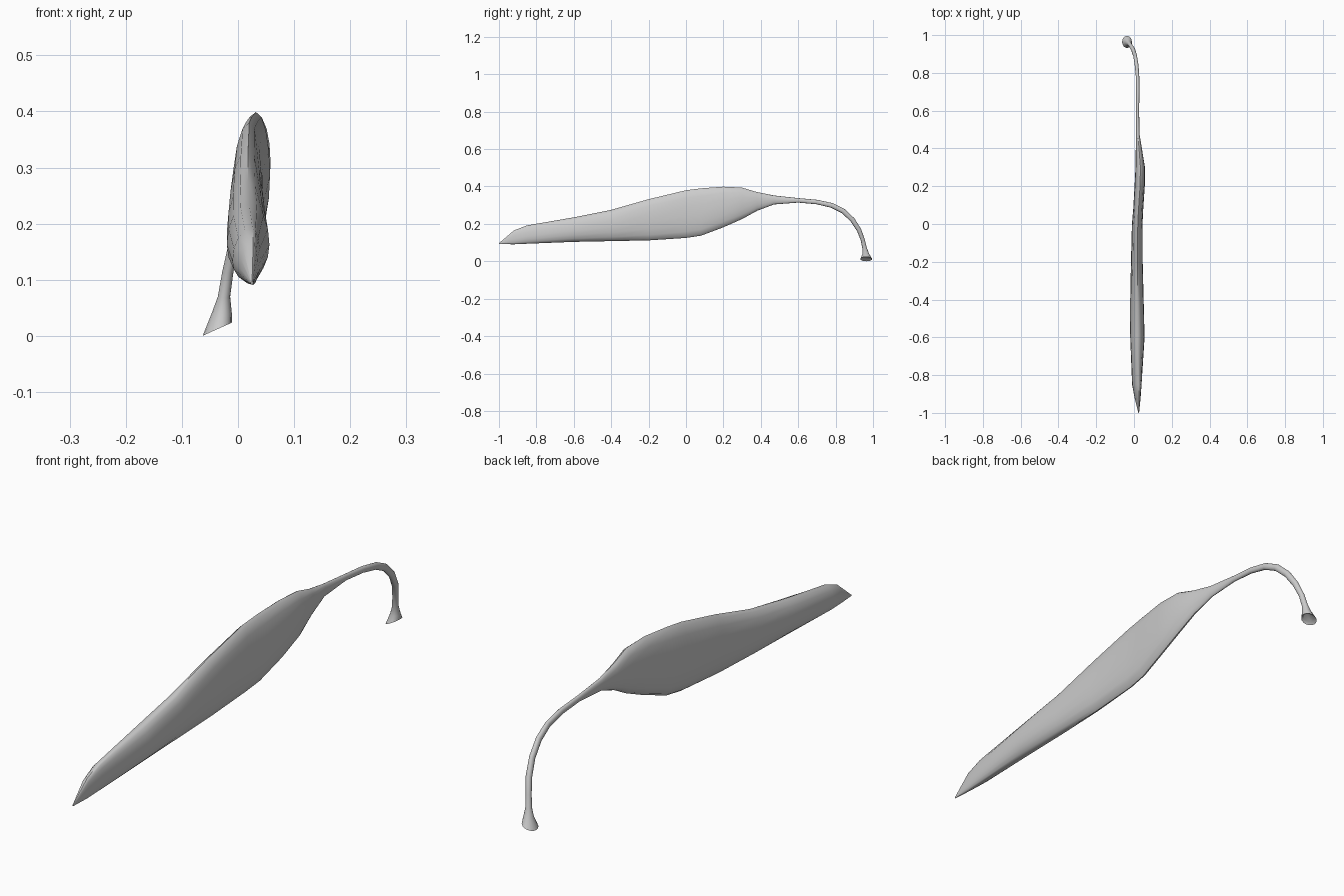
import bpy, bmesh, math
from mathutils import Vector

cube = bpy.data.objects.get("Cube")
if cube:
    bpy.data.objects.remove(cube)

# One flat colour for the whole pod
grey = bpy.data.materials.new("pod_grey")
grey.use_nodes = True
colour = (0.6, 0.6, 0.6, 1)
grey.diffuse_color = colour
grey.node_tree.nodes["Principled BSDF"].inputs["Base Color"].default_value = colour

SIDES = 16


def loft(name, rings, close_start=True, close_end=True):
    """Skin a list of point rings into one smooth object."""
    bm = bmesh.new()
    loops = [[bm.verts.new(p) for p in ring] for ring in rings]
    for a, b in zip(loops, loops[1:]):
        for i in range(SIDES):
            j = (i + 1) % SIDES
            bm.faces.new((a[i], a[j], b[j], b[i]))
    if close_start:
        bm.faces.new(loops[0])
    if close_end:
        bm.faces.new(loops[-1])
    bmesh.ops.recalc_face_normals(bm, faces=bm.faces)
    mesh = bpy.data.meshes.new(name)
    bm.to_mesh(mesh)
    bm.free()
    mesh.materials.append(grey)
    obj = bpy.data.objects.new(name, mesh)
    bpy.context.collection.objects.link(obj)
    bpy.ops.object.select_all(action="DESELECT")
    obj.select_set(True)
    bpy.context.view_layer.objects.active = obj
    bpy.ops.object.shade_smooth_by_angle(angle=math.radians(50))
    return obj


def blade_ring(y, bottom, top, right, left, edge, belly):
    """Upright lens: edge is the x of both keels, belly the height of the widest point."""
    mid = bottom + (top - bottom) * belly
    ring = []
    for i in range(SIDES):
        a = math.tau * i / SIDES
        c, s = math.cos(a), math.sin(a)
        x = edge + c * ((left - edge) if c > 0 else (edge - right))
        z = mid + s * ((top - mid) if s > 0 else (mid - bottom))
        ring.append(Vector((x, y, z)))
    return ring


def stalk_ring(x, y, z, rx, rz, tilt):
    """Round section turned about x to follow the bend."""
    t = math.radians(tilt)
    up = Vector((0, math.sin(t), math.cos(t)))
    ring = []
    for i in range(SIDES):
        a = math.tau * i / SIDES
        ring.append(Vector((x + rx * math.cos(a), y, z)) + up * rz * math.sin(a))
    return ring


# Blade sections: y, bottom, top, right x, left x, keel x, belly height
blade = [
    (-1.00, .092, .097, .023, .027, .025, .5),
    (-.92, .091, .165, .003, .035, .027, .4),
    (-.85, .094, .192, -.010, .040, .026, .4),
    (-.60, .104, .235, -.020, .056, .020, .45),
    (-.40, .108, .275, -.020, .051, .018, .45),
    (-.20, .112, .332, -.016, .046, .018, .45),
    (.00, .125, .380, -.011, .045, .020, .45),
    (.08, .137, .390, -.004, .049, .024, .45),
    (.20, .182, .399, .003, .057, .032, .48),
    (.30, .226, .394, .008, .058, .034, .5),
    (.38, .270, .370, .009, .045, .028, .5),
    (.47, .304, .352, .011, .030, .021, .5),
    (.60, .314, .338, .011, .027, .019, .5),
]

# Stalk sections: x, y, z, radius across, radius in the bend, tilt
stalk = [
    (.020, .70, .317, .009, .012, 8),
    (.019, .78, .299, .009, .013, 20),
    (.014, .84, .269, .010, .013, 35),
    (.006, .89, .222, .010, .013, 52),
    (-.005, .925, .168, .011, .012, 65),
    (-.018, .945, .115, .010, .011, 74),
    (-.025, .955, .070, .011, .012, 80),
    (-.029, .961, .040, .018, .018, 88),
]

# Flared foot with a slanted, slightly hollow end
foot = [stalk_ring(-.037, .964, .012, .026, .032, 90),
        stalk_ring(-.037, .964, .012, .021, .026, 90)]
for ring, lift in zip(foot, (0, .006)):
    for p in ring:
        p.z = max(0, .012 + (p.x + .037) * .45) + lift

loft("pod_and_stalk",
     [blade_ring(*s) for s in blade] + [stalk_ring(*s) for s in stalk] + foot)
